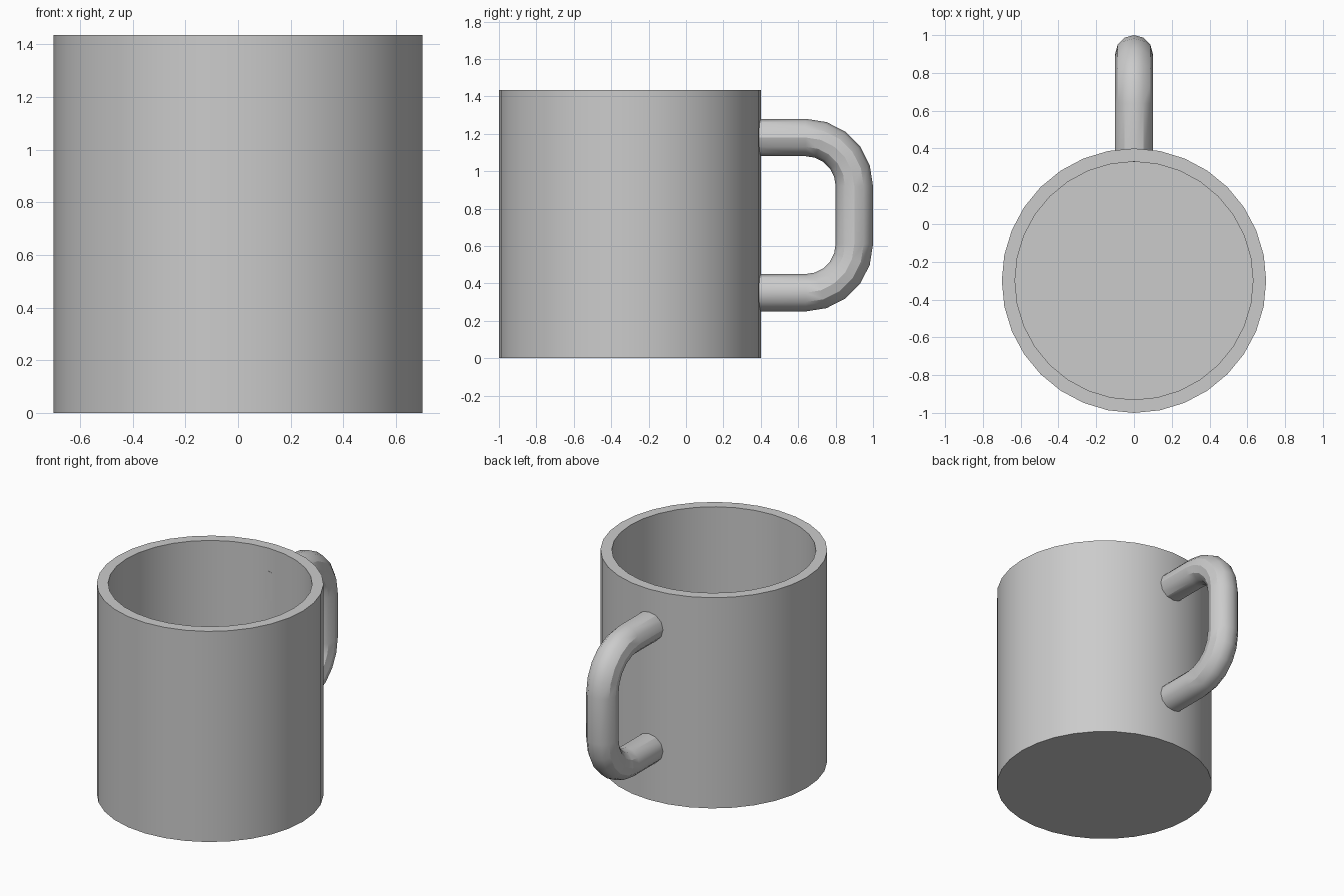
import bpy, bmesh, math
from mathutils import Vector

if "Cube" in bpy.data.objects:
    bpy.data.objects.remove(bpy.data.objects["Cube"])

grey = bpy.data.materials.new("grey ceramic")
grey.diffuse_color = (0.6, 0.6, 0.6, 1)
grey.use_nodes = True
grey.node_tree.nodes["Principled BSDF"].inputs["Base Color"].default_value = grey.diffuse_color


def make_object(name, rings, caps=True):
    """Skin a list of equal-sized closed rings and cap both ends."""
    bm = bmesh.new()
    loops = [[bm.verts.new(p) for p in ring] for ring in rings]
    n = len(loops[0])
    for a, b in zip(loops, loops[1:]):
        for i in range(n):
            j = (i + 1) % n
            bm.faces.new((a[i], a[j], b[j], b[i]))
    bm.faces.new(loops[0])
    bm.faces.new(loops[-1])
    bmesh.ops.recalc_face_normals(bm, faces=bm.faces)
    mesh = bpy.data.meshes.new(name)
    bm.to_mesh(mesh)
    bm.free()
    mesh.materials.append(grey)
    obj = bpy.data.objects.new(name, mesh)
    bpy.context.collection.objects.link(obj)
    bpy.ops.object.select_all(action='DESELECT')
    obj.select_set(True)
    bpy.context.view_layer.objects.active = obj
    bpy.ops.object.shade_smooth_by_angle(angle=math.radians(30))
    return obj


# Cup: outer wall, flat rim, inner wall and floor
SIDES, HEIGHT, CENTRE_Y = 32, 1.435, -0.3
profile = [(0.70, 0), (0.70, HEIGHT), (0.63, HEIGHT), (0.63, 0.07)]
make_object("cup", [
    [(r * math.sin(math.tau * i / SIDES),
      CENTRE_Y + r * math.cos(math.tau * i / SIDES), z) for i in range(SIDES)]
    for r, z in profile])

# Handle: round tube along a path with two rounded corners
TUBE, BEND, STEPS, TUBE_SIDES = 0.1, 0.26, 5, 12
path = [(0.327, 1.18, 0.0)]                      # y, z, turning angle
for centre_z, start in ((0.92, 0), (0.61, 90)):
    for k in range(STEPS + 1):
        a = math.radians(start + 90 * k / STEPS)
        path.append((0.64 + BEND * math.sin(a), centre_z + BEND * math.cos(a), a))
path.append((0.327, 0.35, math.pi))

rings = []
for y, z, a in path:
    outward = Vector((0, math.sin(a), math.cos(a)))
    side = Vector((1, 0, 0))
    rings.append([Vector((0, y, z)) + TUBE * (
        outward * math.cos(math.tau * i / TUBE_SIDES)
        + side * math.sin(math.tau * i / TUBE_SIDES)) for i in range(TUBE_SIDES)])
make_object("handle", rings)
